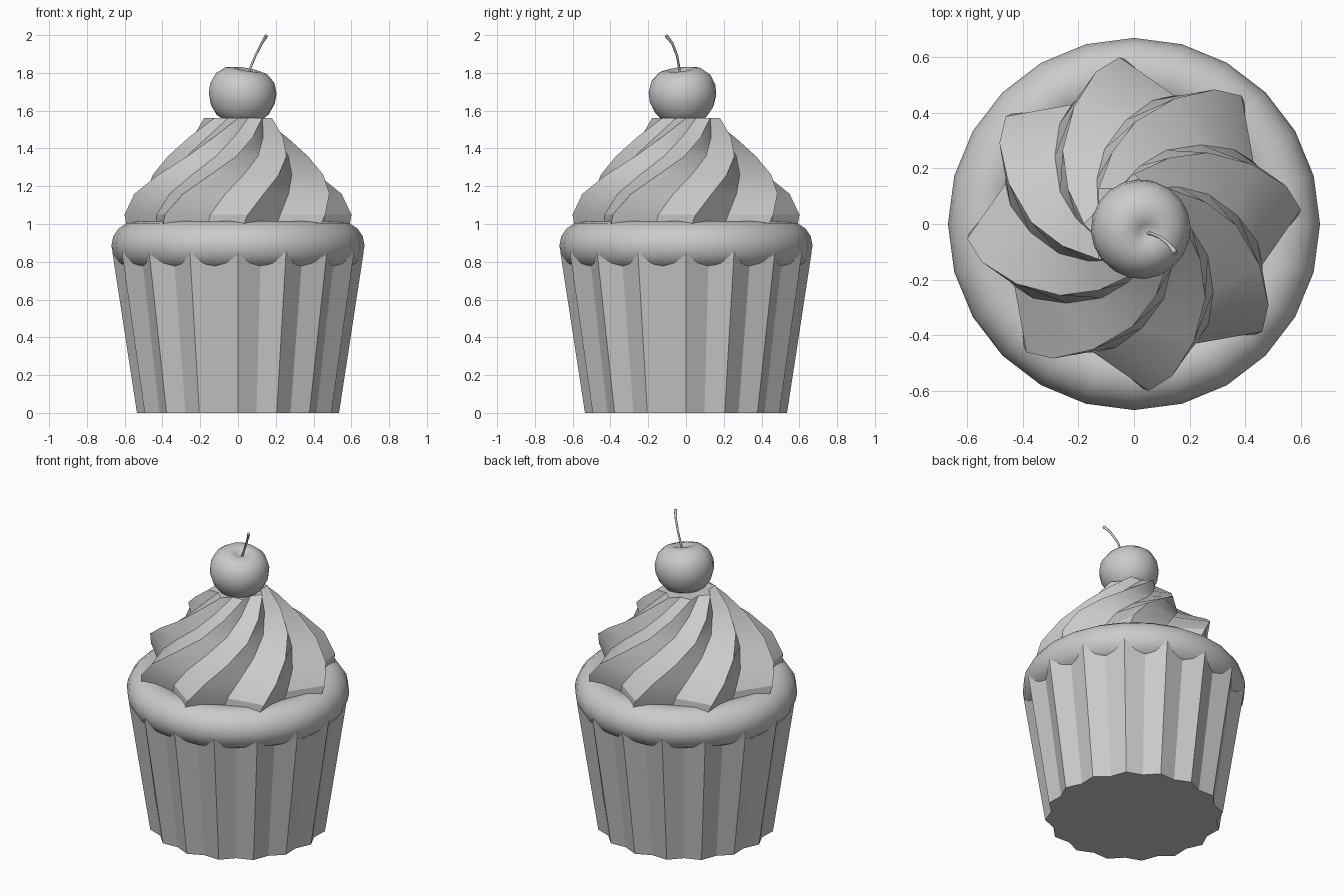
import bpy, bmesh, math
from mathutils import Matrix, Vector

if "Cube" in bpy.data.objects:
    bpy.data.objects.remove(bpy.data.objects["Cube"])


def make_object(name, bm, smooth=None):
    bmesh.ops.recalc_face_normals(bm, faces=bm.faces)
    mesh = bpy.data.meshes.new(name)
    bm.to_mesh(mesh)
    bm.free()
    ob = bpy.data.objects.new(name, mesh)
    bpy.context.collection.objects.link(ob)
    bpy.ops.object.select_all(action='DESELECT')
    ob.select_set(True)
    bpy.context.view_layer.objects.active = ob
    if smooth:
        bpy.ops.object.shade_smooth_by_angle(angle=math.radians(smooth))
    return ob


def star_loft(name, lobes, levels, smooth=None):
    """Stack star rings (z, ridge radius, valley radius, twist in degrees)."""
    bm = bmesh.new()
    n = lobes * 2
    rings = []
    for z, outer, inner, twist in levels:
        ring = []
        for i in range(n):
            a = math.radians(twist) + math.tau * i / n
            r = inner if i % 2 else outer
            ring.append(bm.verts.new((r * math.cos(a), r * math.sin(a), z)))
        rings.append(ring)
    for a, b in zip(rings, rings[1:]):
        for i in range(n):
            j = (i + 1) % n
            bm.faces.new((a[i], a[j], b[j], b[i]))
    bm.faces.new(rings[0])
    bm.faces.new(rings[-1])
    return make_object(name, bm, smooth)


def lathe(name, profile, steps, matrix=Matrix(), smooth=40):
    """Spin an (r, z) profile around z."""
    bm = bmesh.new()
    verts = [bm.verts.new((r, 0, z)) for r, z in profile]
    edges = [bm.edges.new(p) for p in zip(verts, verts[1:])]
    bmesh.ops.spin(bm, geom=verts + edges, cent=(0, 0, 0), axis=(0, 0, 1),
                   angle=math.tau, steps=steps, use_duplicate=False)
    bmesh.ops.remove_doubles(bm, verts=bm.verts, dist=0.0005)
    bm.transform(matrix)
    return make_object(name, bm, smooth)


# Pleated paper cup
star_loft("paper_cup", 16, [(0, 0.535, 0.50, 0), (0.85, 0.665, 0.615, 0)])

# Soft rim of cake
rim = [(0.54 + 0.13 * math.cos(math.tau * i / 16),
        0.885 + 0.13 * math.sin(math.tau * i / 16)) for i in range(17)]
lathe("cake_rim", rim, 24, smooth=60)

# Eight-pointed twisted frosting
swirl = [(0.93, 0.58, 0.47, 0), (1.05, 0.603, 0.485, 5), (1.16, 0.565, 0.45, 14),
         (1.26, 0.475, 0.375, 27), (1.36, 0.37, 0.29, 44),
         (1.46, 0.27, 0.21, 62), (1.56, 0.18, 0.14, 90)]
star_loft("frosting_swirl", 8, swirl, smooth=30)

# Cherry, dimpled and leaning a little
cherry = [(0, -0.15), (0.06, -0.147), (0.115, -0.122), (0.155, -0.075),
          (0.177, -0.015), (0.178, 0.04), (0.158, 0.095), (0.115, 0.133),
          (0.07, 0.143), (0.03, 0.133), (0, 0.115)]
lean = Vector((0.17, -0.11, 1)).to_track_quat('Z', 'Y').to_matrix().to_4x4()
lathe("cherry", cherry, 20, Matrix.Translation((0.022, -0.017, 1.678)) @ lean, 60)

# Stem
curve = bpy.data.curves.new("cherry_stem", 'CURVE')
curve.dimensions = '3D'
curve.bevel_depth = 0.008
curve.bevel_resolution = 1
curve.use_fill_caps = True
points = [(0.045, -0.032, 1.77, 0.8), (0.063, -0.035, 1.82, 0.8),
          (0.092, -0.047, 1.89, 0.8), (0.125, -0.072, 1.955, 0.9),
          (0.143, -0.095, 1.985, 1.2), (0.15, -0.105, 1.997, 1.2)]
spline = curve.splines.new('POLY')
spline.points.add(len(points) - 1)
for p, (x, y, z, r) in zip(spline.points, points):
    p.co = (x, y, z, 1)
    p.radius = r
spline.use_smooth = True
stem = bpy.data.objects.new("cherry_stem", curve)
bpy.context.collection.objects.link(stem)
